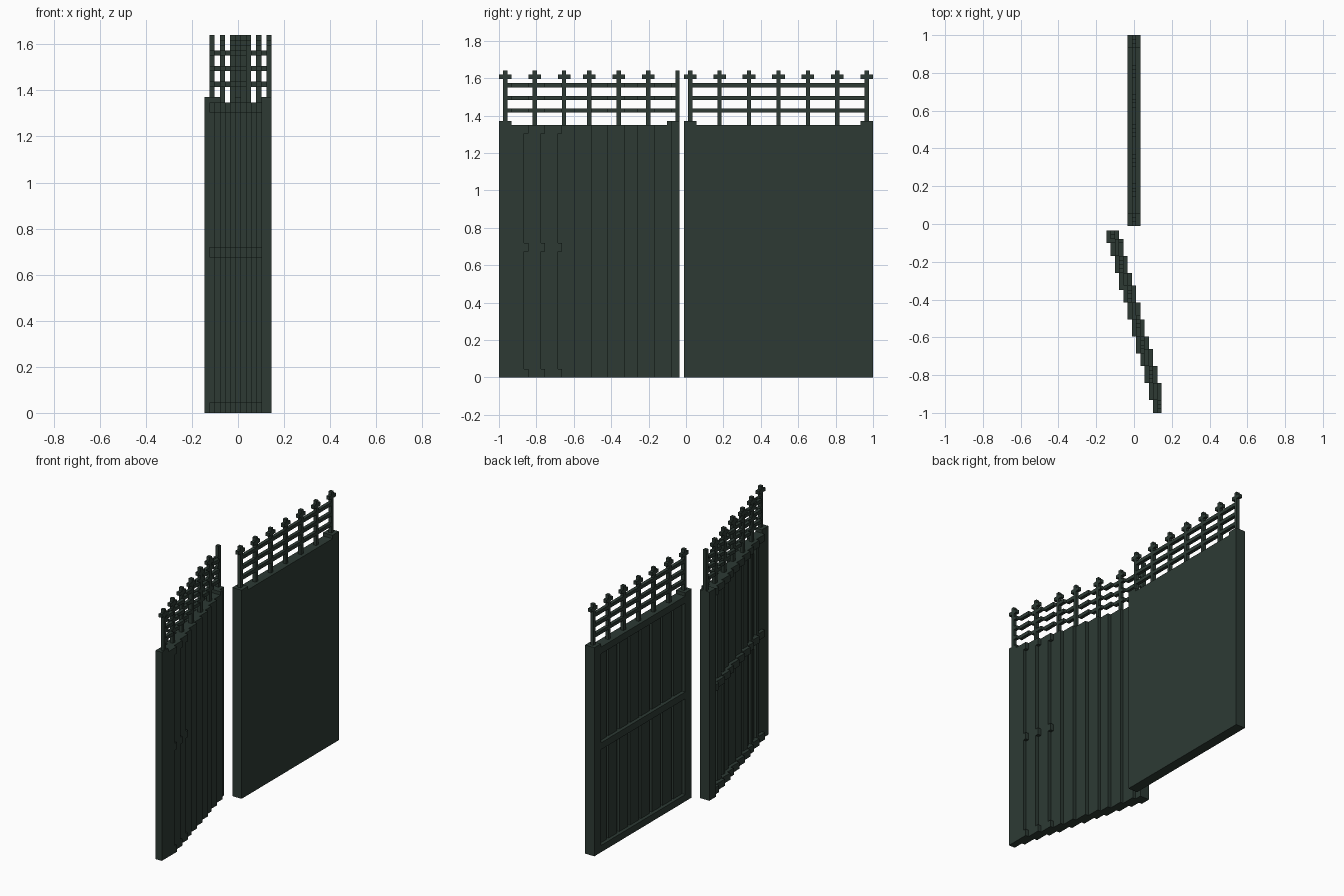
import bpy, bmesh

if "Cube" in bpy.data.objects:
    bpy.data.objects.remove(bpy.data.objects["Cube"])

U = 2 / 89                      # block size: the model is built on a cubic grid
X0 = -6.5 * U                   # left edge of the grid in x

paint = bpy.data.materials.new("dark_green_paint")
paint.diffuse_color = (0.026, 0.042, 0.034, 1)
paint.use_nodes = True
paint.node_tree.nodes["Principled BSDF"].inputs["Base Color"].default_value = paint.diffuse_color

NORMALS = [(1, 0, 0), (-1, 0, 0), (0, 1, 0), (0, -1, 0), (0, 0, 1), (0, 0, -1)]


def build(name, cells, leaf, y0):
    """Skin a set of grid cells, leaving out faces buried inside the leaf."""
    bm = bmesh.new()
    for c in cells:
        for n in NORMALS:
            if tuple(c[i] + n[i] for i in range(3)) in leaf:
                continue
            a = next(i for i in range(3) if n[i])
            b, d = (a + 1) % 3, (a + 2) % 3
            ring = [(0, 0), (1, 0), (1, 1), (0, 1)]
            if n[a] < 0:
                ring.reverse()
            vs = []
            for s, t in ring:
                p = list(c)
                p[a] += n[a] > 0
                p[b] += s
                p[d] += t
                vs.append(bm.verts.new((X0 + p[0] * U, y0 + p[1] * U, p[2] * U)))
            bm.faces.new(vs)
    bmesh.ops.remove_doubles(bm, verts=bm.verts[:], dist=U * 0.01)
    bmesh.ops.dissolve_limit(bm, angle_limit=0.01, verts=bm.verts[:], edges=bm.edges[:])
    me = bpy.data.meshes.new(name)
    bm.to_mesh(me)
    bm.free()
    me.materials.append(paint)
    ob = bpy.data.objects.new(name, me)
    bpy.context.collection.objects.link(ob)


def gate_leaf(name, length, y0, front, back, sheet, posts, grooves, plain_post=None):
    """front/back/sheet give the x cell of each layer at position v."""
    def mid(v):
        return (front(v) + back(v) + 1) // 2

    frame, panel, planks, railing = set(), set(), set(), set()
    for v in range(length):
        stile = v < 3 or v >= length - 3
        # frame: two stiles and three rails
        for z in range(61 if stile else 60):
            if stile or z < 2 or 30 <= z < 32 or z >= 58:
                frame |= {(x, v, z) for x in range(back(v), front(v) + 1)}
            else:
                panel.add((sheet(v), v, z))
                if v not in grooves:
                    planks.add((sheet(v) - 1, v, z))
        # horizontal bars of the railing
        if posts[0] <= v <= posts[-1]:
            railing |= {(mid(v), v, z) for z in (63, 66, 69)}
    # railing posts with cross-shaped finials
    for v in posts:
        railing |= {(mid(v), v, z) for z in range(60, 73)}
        if v != plain_post:
            railing |= {(mid(v), v + d, 71) for d in (-1, 1)}
    railing -= frame
    leaf = frame | panel | planks | railing
    for part, cells in (("frame", frame), ("panel", panel),
                        ("planks", planks), ("railing", railing)):
        build(name + "_" + part, cells, leaf, y0)


def stepped(start, steps):
    return lambda v: start - sum(s <= v for s in steps)


# closed leaf, straight along y
gate_leaf("closed_leaf", 45, 1 - 45 * U, lambda v: 7, lambda v: 5, lambda v: 7,
          [1 + 7 * k for k in range(7)], [7 + 5 * k for k in range(7)])

# ajar leaf, turned so that its layers step across in x
gate_leaf("ajar_leaf", 43, -1,
          stepped(12, [7, 11, 15, 18, 22, 26, 30, 33, 37, 41]),
          stepped(11, [3, 7, 11, 14, 18, 22, 26, 29, 33, 37, 40]),
          stepped(12, [6, 10, 14, 18, 22, 26, 30, 33, 37, 41]),
          [1, 8, 15, 21, 28, 35, 42], [7, 11, 16, 21, 26, 31, 35], plain_post=42)
